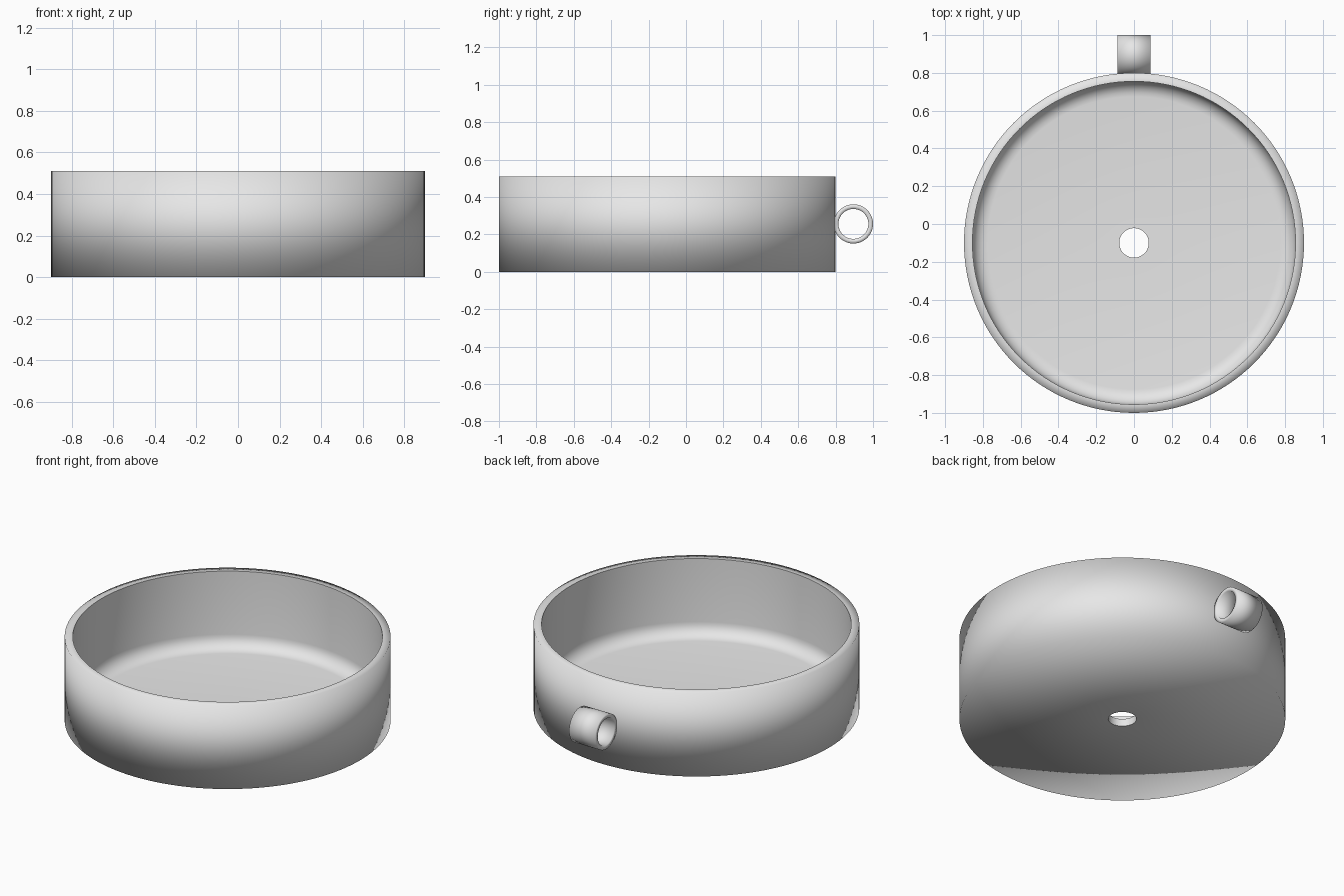
import bpy
import bmesh
import math
from mathutils import Matrix

if "Cube" in bpy.data.objects:
    bpy.data.objects.remove(bpy.data.objects["Cube"])

clay = bpy.data.materials.new("plain grey")
clay.diffuse_color = (0.8, 0.8, 0.8, 1.0)
clay.use_nodes = True
clay.node_tree.nodes["Principled BSDF"].inputs["Base Color"].default_value = clay.diffuse_color


def lathe(name, profile, segments, matrix, sharp=()):
    """Spin a closed (radius, height) profile around z; sharp lists crisp profile points."""
    bm = bmesh.new()
    rings = []
    for r, z in profile:
        ring = []
        for i in range(segments):
            a = 2 * math.pi * i / segments
            ring.append(bm.verts.new((r * math.cos(a), r * math.sin(a), z)))
        rings.append(ring)
    for k, ring in enumerate(rings):
        upper = rings[(k + 1) % len(rings)]
        for i in range(segments):
            j = (i + 1) % segments
            bm.faces.new((ring[i], ring[j], upper[j], upper[i])).smooth = True
    for k in sharp:
        for i in range(segments):
            edge = bm.edges.get((rings[k][i], rings[k][(i + 1) % segments]))
            edge.smooth = False
    bmesh.ops.recalc_face_normals(bm, faces=bm.faces)
    bm.transform(matrix)
    mesh = bpy.data.meshes.new(name)
    bm.to_mesh(mesh)
    bm.free()
    mesh.materials.append(clay)
    obj = bpy.data.objects.new(name, mesh)
    bpy.context.collection.objects.link(obj)
    return obj


# Pot body: straight wall, flat rim, filleted inner floor, drain hole
R, R_IN, H, FLOOR, HOLE, FILLET = 0.9, 0.855, 0.51, 0.045, 0.078, 0.08
body = [(HOLE, 0), (R, 0), (R, H), (R_IN, H)]
for s in range(7):
    a = math.radians(90 * s / 6)
    body.append((R_IN - FILLET + FILLET * math.cos(a),
                 FLOOR + FILLET - FILLET * math.sin(a)))
body.append((HOLE, FLOOR))
lathe("pot_body", body, 128, Matrix.Translation((0, -0.1, 0)),
      sharp=(0, 3, len(body) - 1))

# Hanging loop: short tube lying along x on the back wall
RO, RI, HALF = 0.105, 0.08, 0.088
loop = [(RI, -HALF), (RO, -HALF), (RO, HALF), (RI, HALF)]
lathe("hanging_loop", loop, 48,
      Matrix.Translation((0, 0.895, 0.256)) @ Matrix.Rotation(math.pi / 2, 4, 'Y'))
